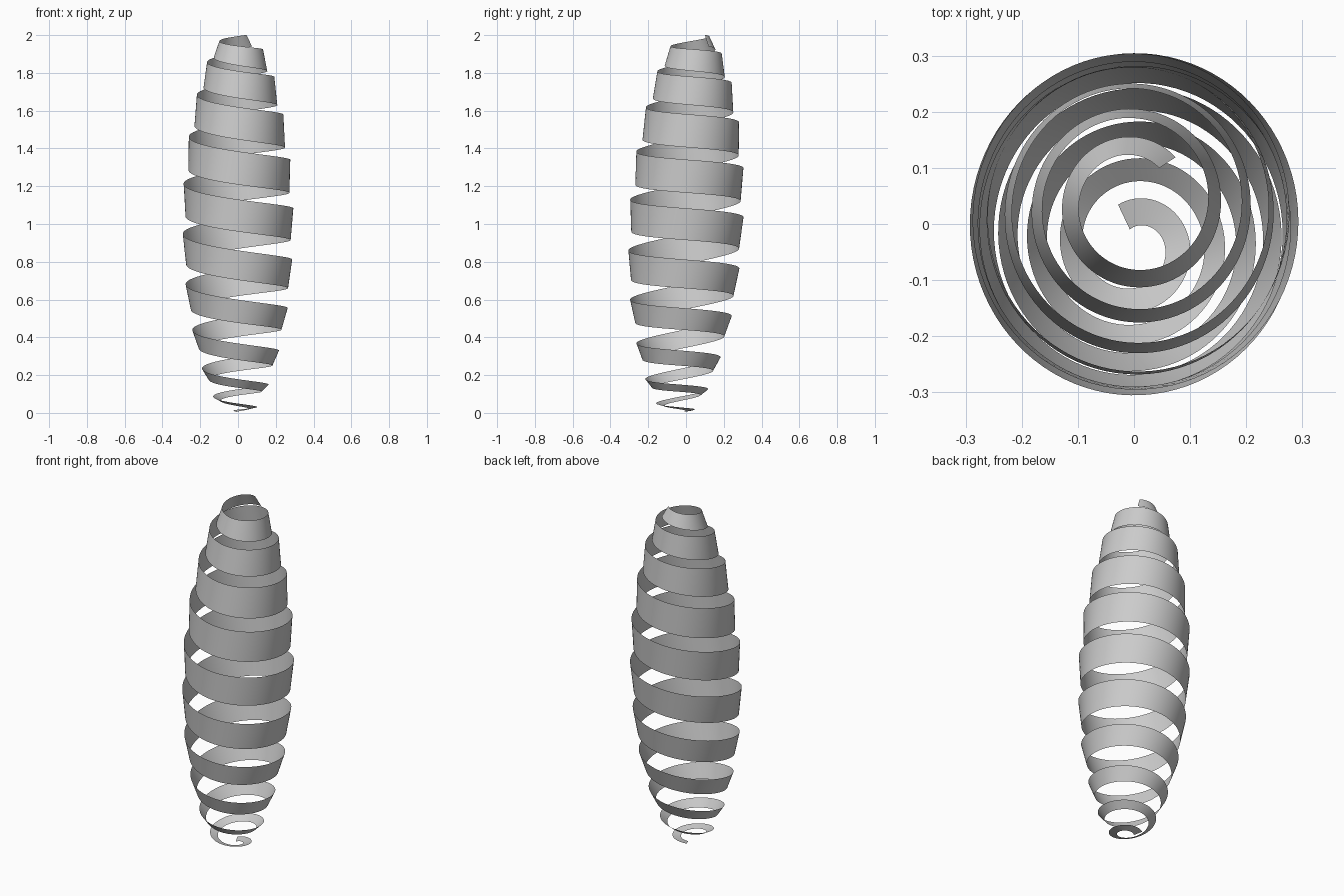
import bpy, math

if "Cube" in bpy.data.objects:
    bpy.data.objects.remove(bpy.data.objects["Cube"])

# (turn, radius, height) along the two edges of the ribbon, top to bottom
UPPER = [(-.855, .073, 1.998), (0, .132, 1.925), (1, .192, 1.78), (2, .24, 1.58),
         (3, .277, 1.34), (4, .293, 1.083), (5, .287, .812), (6, .263, .555),
         (7, .217, .33), (8, .162, .15), (9, .1, .03), (9.31, .077, .008)]
LOWER = [(-.87, .108, 1.935), (0, .155, 1.81), (1, .208, 1.63), (2, .249, 1.405),
         (3, .272, 1.165), (4, .279, .915), (5, .265, .66), (6, .23, .44),
         (7, .182, .25), (8, .125, .112), (9, .055, .02), (9.29, .03, .003)]
STEPS = 900


def spline(keys, t):
    """Smooth cubic through the keys: returns (radius, height)."""
    n = len(keys)
    i = max(k for k in range(n - 1) if keys[k][0] <= t + 1e-9)

    def slope(k, c):
        a, b = keys[max(k - 1, 0)], keys[min(k + 1, n - 1)]
        return (b[c] - a[c]) / (b[0] - a[0])
    p, q = keys[i], keys[i + 1]
    h = q[0] - p[0]
    s = (t - p[0]) / h
    return [(2*s**3 - 3*s**2 + 1) * p[c] + (s**3 - 2*s**2 + s) * h * slope(i, c)
            + (3*s**2 - 2*s**3) * q[c] + (s**3 - s**2) * h * slope(i + 1, c) for c in (1, 2)]


def edge_point(keys, f):
    t = keys[0][0] + f * (keys[-1][0] - keys[0][0])
    r, z = spline(keys, t)
    a = math.tau * t
    x, y = r * math.cos(a), r * math.sin(a)
    # the whole spiral leans slightly towards the back
    return (x, y * 1.035 + .04 * (z - 1), max(0, z + .065 * y))


# spiral ribbon wound on an egg-shaped body
verts, faces = [], []
for i in range(STEPS + 1):
    f = i / STEPS
    u, l = edge_point(UPPER, f), edge_point(LOWER, f)
    verts += [u, l]
    if i < STEPS:
        faces.append((2*i, 2*i + 1, 2*i + 3, 2*i + 2))
mesh = bpy.data.meshes.new("spiral_ribbon")
mesh.from_pydata(verts, [], faces)
mesh.shade_smooth()
ribbon = bpy.data.objects.new("spiral_ribbon", mesh)
bpy.context.collection.objects.link(ribbon)
